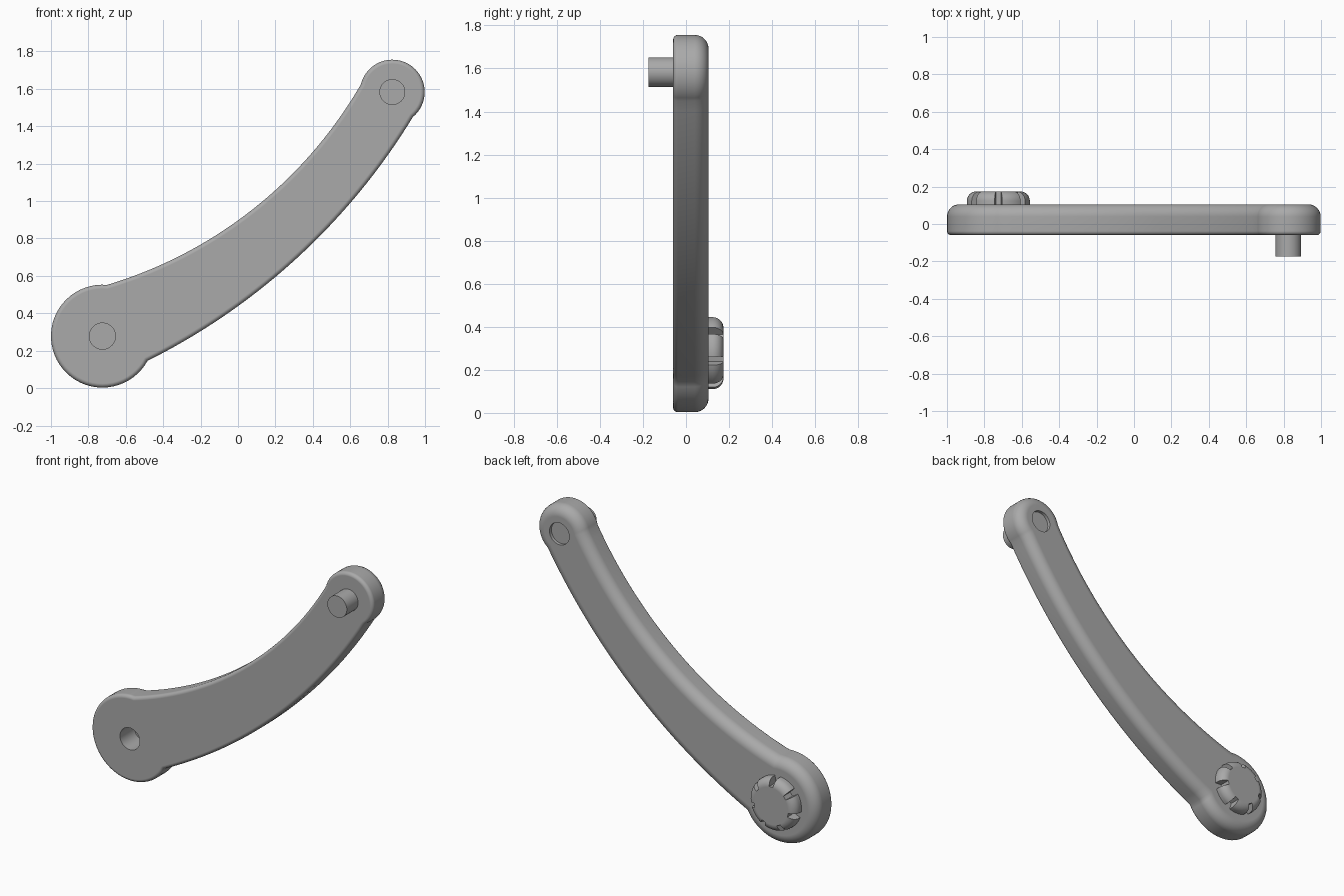
import bpy, bmesh, math
from mathutils import Vector, Matrix

old = bpy.data.objects.get("Cube")
if old:
    bpy.data.objects.remove(old)

grey = bpy.data.materials.new("plain_grey")
grey.use_nodes = True
grey.diffuse_color = (0.4, 0.4, 0.4, 1)
grey.node_tree.nodes["Principled BSDF"].inputs["Base Color"].default_value = (0.4, 0.4, 0.4, 1)

# End bosses and the two long edge arcs, as centre (x, z) and radius
BIG, BIG_R = Vector((-0.725, 0.278)), 0.275
SMALL, SMALL_R = Vector((0.825, 1.583)), 0.173
UPPER, UPPER_R = Vector((-1.37, 2.795)), 2.341
LOWER, LOWER_R = Vector((-2.037, 3.26)), 3.48
FRONT, BACK, TIP = -0.06, 0.105, 0.174


def make_object(name, bm):
    bmesh.ops.recalc_face_normals(bm, faces=bm.faces)
    mesh = bpy.data.meshes.new(name)
    bm.to_mesh(mesh)
    bm.free()
    obj = bpy.data.objects.new(name, mesh)
    bpy.context.collection.objects.link(obj)
    mesh.materials.append(grey)
    return obj


def select(obj):
    bpy.ops.object.select_all(action='DESELECT')
    obj.select_set(True)
    bpy.context.view_layer.objects.active = obj


def finish(obj):
    select(obj)
    bpy.ops.object.shade_smooth_by_angle(angle=math.radians(32))
    obj.modifiers.new("clean_shading", 'WEIGHTED_NORMAL').keep_sharp = True


def loft(name, rings):
    """Skin a stack of equal rings and cap both ends."""
    bm = bmesh.new()
    rows = [[bm.verts.new(p) for p in ring] for ring in rings]
    n = len(rows[0])
    for a, b in zip(rows, rows[1:]):
        for i in range(n):
            j = (i + 1) % n
            bm.faces.new((a[i], a[j], b[j], b[i]))
    bm.faces.new(rows[0])
    bm.faces.new(rows[-1])
    return make_object(name, bm)


def cylinder(name, centre, radius, y0, y1):
    return loft(name, [circle(centre, radius, y) for y in (y0, y1)])


def circle(centre, radius, y, n=48):
    angles = [math.tau * i / n for i in range(n)]
    return [(centre.x + radius * math.cos(a), y, centre.y + radius * math.sin(a)) for a in angles]


def cut(obj, cutter):
    mod = obj.modifiers.new("cut", 'BOOLEAN')
    mod.operation, mod.solver, mod.object = 'DIFFERENCE', 'EXACT', cutter
    select(obj)
    bpy.ops.object.modifier_apply(modifier=mod.name)
    bpy.data.objects.remove(cutter)


def crossing(c0, r0, c1, r1, key):
    """The crossing of two circles that has the larger key."""
    axis = c1 - c0
    d = axis.length
    axis.normalize()
    a = (d * d + r0 * r0 - r1 * r1) / (2 * d)
    h = math.sqrt(max(r0 * r0 - a * a, 0))
    side = Vector((-axis.y, axis.x)) * h
    return max((c0 + axis * a + side, c0 + axis * a - side), key=key)


def arc(centre, start, end, n, direction):
    a0 = math.atan2(*(start - centre).yx)
    a1 = math.atan2(*(end - centre).yx)
    sweep = direction * (((a1 - a0) * direction) % math.tau)
    r = (start - centre).length
    angles = [a0 + sweep * i / n for i in range(n)]
    return [centre + r * Vector((math.cos(a), math.sin(a))) for a in angles]


def outline(inset, y):
    """Arm outline pulled in by a given distance."""
    rb, rs = BIG_R - inset, SMALL_R - inset
    ru, rl = UPPER_R + inset, LOWER_R - inset
    p1 = crossing(BIG, rb, LOWER, rl, lambda p: p.x)
    p2 = crossing(SMALL, rs, LOWER, rl, lambda p: -p.y)
    p3 = crossing(SMALL, rs, UPPER, ru, lambda p: -p.y)
    p4 = crossing(BIG, rb, UPPER, ru, lambda p: p.x)
    points = (arc(LOWER, p1, p2, 36, 1) + arc(SMALL, p2, p3, 32, 1)
              + arc(UPPER, p3, p4, 36, -1) + arc(BIG, p4, p1, 40, 1))
    return [(p.x, y, p.y) for p in points]


def fillet(radius, steps):
    """Inset and drop from the cap, running from cap to wall."""
    turns = [math.pi / 2 * i / steps for i in range(steps + 1)]
    return [(radius * (1 - math.sin(t)), radius * (1 - math.cos(t))) for t in turns]


# Curved arm: slight rounding in front, generous rounding behind
rings = [outline(i, FRONT + d) for i, d in fillet(0.022, 4)]
rings += [outline(i, BACK - d) for i, d in reversed(fillet(0.065, 8))]
arm = loft("curved_arm", rings)

# Blind pivot hole in front and shallow recess behind
cut(arm, cylinder("hole_cutter", BIG, 0.07, FRONT - 0.1, BACK - 0.02))
cut(arm, cylinder("recess_cutter", SMALL, 0.07, BACK - 0.02, BACK + 0.1))
finish(arm)

# Pivot peg
finish(cylinder("pivot_peg", SMALL, 0.069, -TIP, FRONT + 0.03))

# Knob with rounded rim
knob_rings = [circle(BIG, 0.168, BACK - 0.01, 84)]
knob_rings += [circle(BIG, 0.168 - i, TIP - d, 84) for i, d in reversed(fillet(0.05, 7))]
knob = loft("grip_knob", knob_rings)

# Seven flared grip notches around the rim
bm = bmesh.new()
for k in range(7):
    made = bmesh.ops.create_cube(bm, size=1)["verts"]
    for v in made:
        outer = v.co.x > 0
        v.co = Vector((0.2 if outer else 0.122, v.co.y * 0.2 + 0.205,
                       v.co.z * (0.05 if outer else 0.026)))
    turn = Matrix.Rotation(-(math.pi / 2 + math.tau * k / 7), 4, 'Y')
    bmesh.ops.transform(bm, verts=made, matrix=Matrix.Translation((BIG.x, 0, BIG.y)) @ turn)
cut(knob, make_object("notch_cutter", bm))
finish(knob)
